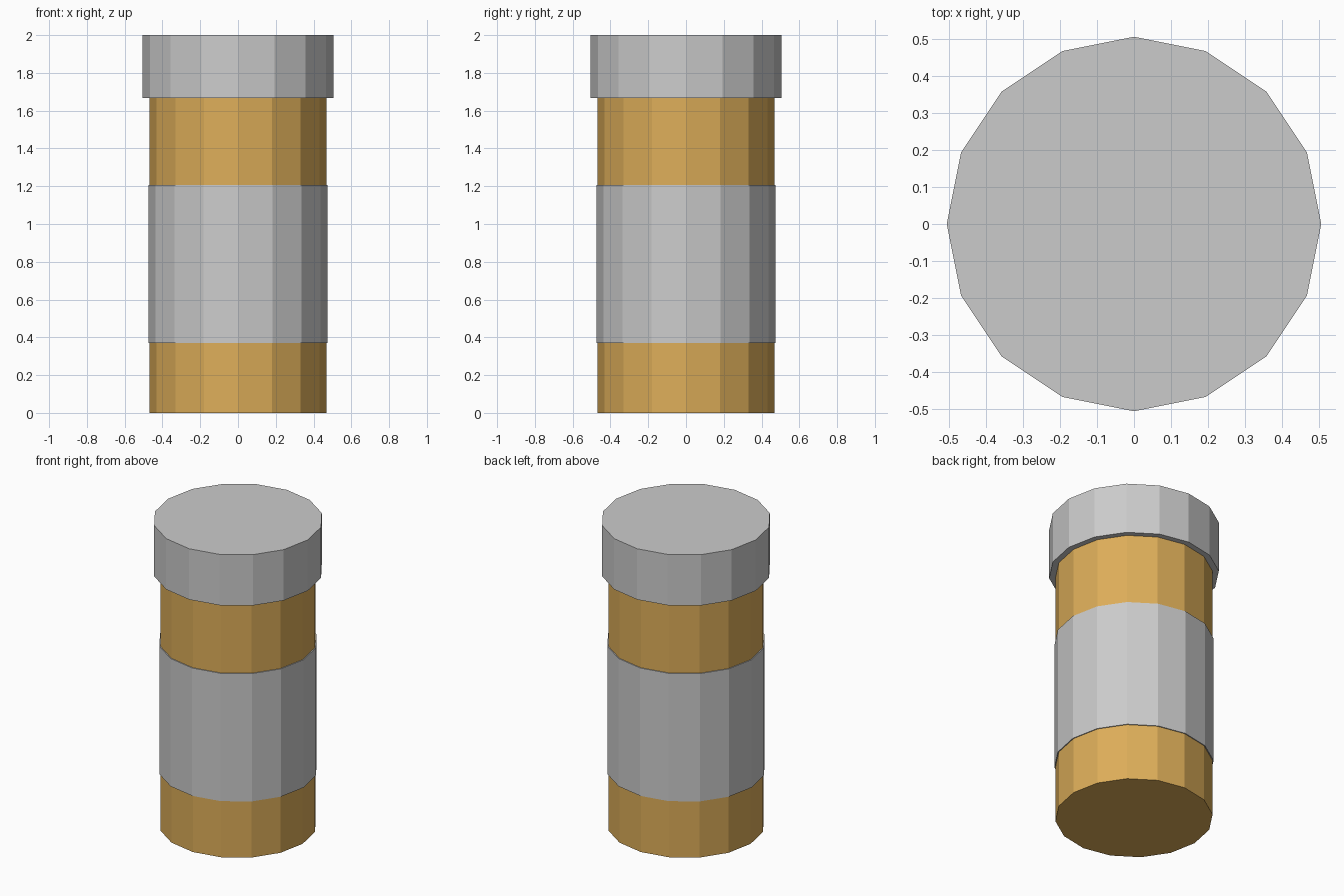
import bpy

if "Cube" in bpy.data.objects:
    bpy.data.objects.remove(bpy.data.objects["Cube"])

SIDES = 16


def cylinder(name, radius, z0, z1, mat=None):
    """Flat-shaded 16-sided cylinder standing between two heights."""
    bpy.ops.mesh.primitive_cylinder_add(
        vertices=SIDES, radius=radius, depth=z1 - z0, location=(0, 0, (z0 + z1) / 2))
    ob = bpy.context.object
    ob.name = name
    if mat:
        ob.data.materials.append(mat)
    return ob


amber = bpy.data.materials.new("amber")
amber.diffuse_color = (0.72, 0.42, 0.10, 1)
amber.use_nodes = True
amber.node_tree.nodes["Principled BSDF"].inputs["Base Color"].default_value = amber.diffuse_color

# Amber bottle body, running up to the lid
cylinder("bottle_body", 0.468, 0.0, 1.667, amber)

# Label wrapped around the body: a thin raised ring
label = cylinder("label_band", 0.474, 0.37, 1.207)

# Wider lid
cylinder("lid", 0.505, 1.667, 2.0)
